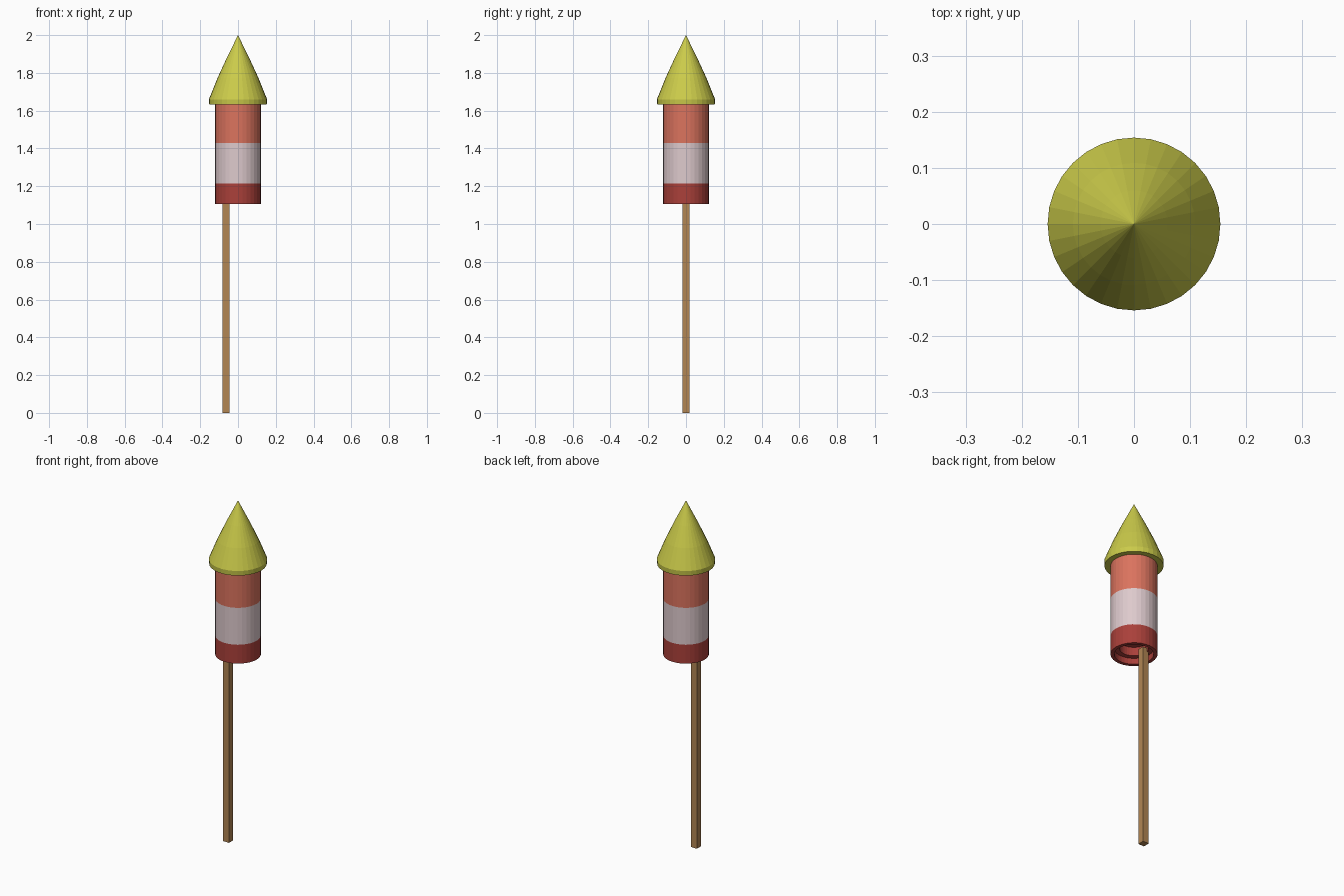
import bpy, bmesh, math

if "Cube" in bpy.data.objects:
    bpy.data.objects.remove(bpy.data.objects["Cube"])

SIDES = 32


def srgb(r, g, b):
    lin = lambda c: c / 12.92 if c <= 0.04045 else ((c + 0.055) / 1.055) ** 2.4
    return (lin(r / 255), lin(g / 255), lin(b / 255), 1.0)


def material(name, rgb):
    m = bpy.data.materials.new(name)
    m.diffuse_color = srgb(*rgb)
    m.use_nodes = True
    m.node_tree.nodes["Principled BSDF"].inputs["Base Color"].default_value = m.diffuse_color
    return m


yellow = material("yellow", (203, 203, 74))
salmon = material("salmon_red", (219, 115, 94))
white = material("pinkish_white", (222, 202, 205))
dark_red = material("dark_red", (170, 64, 58))
wood = material("wood", (178, 134, 84))


def finish(name, bm, mats):
    bmesh.ops.recalc_face_normals(bm, faces=bm.faces)
    me = bpy.data.meshes.new(name)
    bm.to_mesh(me)
    bm.free()
    for m in mats:
        me.materials.append(m)
    ob = bpy.data.objects.new(name, me)
    bpy.context.collection.objects.link(ob)
    return ob


def lathe(name, profile, mats, pick=None):
    """Spin a (radius, z) profile around z; radius 0 closes to a point."""
    bm = bmesh.new()
    rings = []
    for r, z in profile:
        if r == 0:
            rings.append([bm.verts.new((0, 0, z))] * SIDES)
        else:
            rings.append([bm.verts.new((r * math.cos(a), r * math.sin(a), z))
                          for a in (2 * math.pi * i / SIDES for i in range(SIDES))])
    for low, high in zip(rings, rings[1:]):
        for i in range(SIDES):
            j = (i + 1) % SIDES
            corners = dict.fromkeys((low[i], low[j], high[j], high[i]))
            face = bm.faces.new(list(corners))
            if pick:
                face.material_index = pick(face.calc_center_median().z)
    return finish(name, bm, mats)


# Striped tube with a recessed, stepped nozzle underneath
lathe("striped_tube",
      [(0, 1.19), (0.075, 1.19), (0.075, 1.14), (0.102, 1.14), (0.102, 1.105),
       (0.121, 1.105), (0.121, 1.215), (0.121, 1.43), (0.121, 1.635)],
      [dark_red, white, salmon],
      lambda z: 0 if z < 1.215 else 1 if z < 1.43 else 2)

# Slightly bulged nose cone with a short lip
lathe("nose_cone",
      [(0, 1.632), (0.152, 1.632), (0.154, 1.66), (0.109, 1.772), (0.06, 1.878), (0, 2.0)],
      [yellow])

# Square guide stick, off centre, running up into the nozzle
bm = bmesh.new()
bmesh.ops.create_cube(bm, size=1)
for v in bm.verts:
    v.co = (v.co.x * 0.038 - 0.064, v.co.y * 0.038, (v.co.z + 0.5) * 1.16)
finish("guide_stick", bm, [wood])
